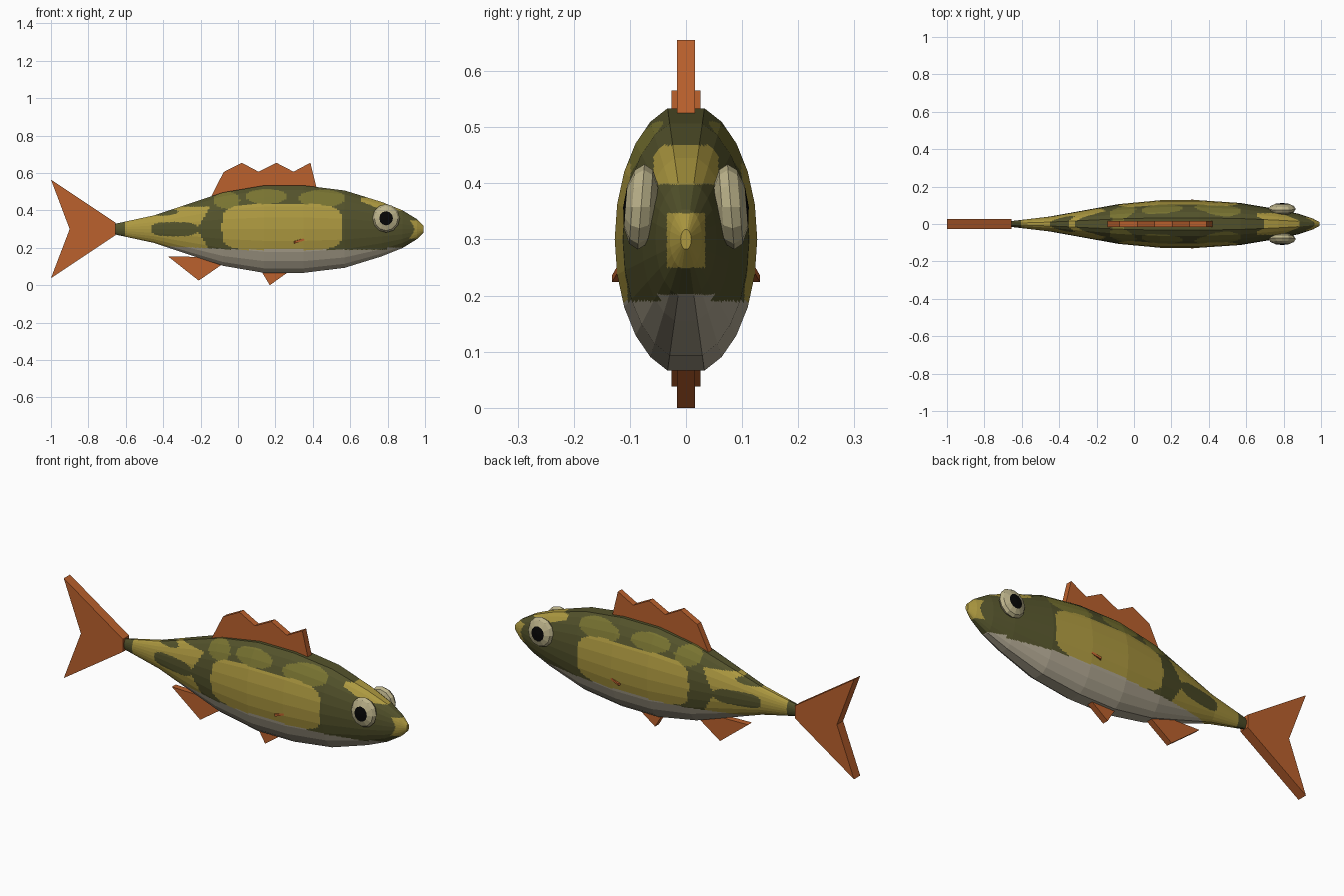
import bpy, bmesh, math
from mathutils import Vector

cube = bpy.data.objects.get("Cube")
if cube:
    bpy.data.objects.remove(cube, do_unlink=True)


def material(name, rgb):
    # sRGB 0-255 to linear
    col = [((c / 255 + 0.055) / 1.055) ** 2.4 for c in rgb] + [1]
    m = bpy.data.materials.new(name)
    m.use_nodes = True
    m.diffuse_color = col
    m.node_tree.nodes["Principled BSDF"].inputs["Base Color"].default_value = col
    return m


DARK = material("dark olive", (83, 82, 43))
YELLOW = material("mustard yellow", (173, 153, 64))
GREEN = material("moss green", (120, 115, 49))
BELLY = material("belly grey", (176, 167, 146))
FIN = material("rust orange", (187, 97, 45))
EYE = material("eye cream", (187, 178, 138))
PUPIL = material("pupil black", (5, 5, 5))


def finish(name, bm, mats):
    bmesh.ops.recalc_face_normals(bm, faces=bm.faces[:])
    me = bpy.data.meshes.new(name)
    bm.to_mesh(me)
    bm.free()
    for m in mats:
        me.materials.append(m)
    ob = bpy.data.objects.new(name, me)
    bpy.context.scene.collection.objects.link(ob)
    return ob


def blob(x, z, cx, cz, rx, rz, power=2):
    return abs((x - cx) / rx) ** power + abs((z - cz) / rz) ** power < 1


def body_colour(x, y, z):
    # 0 dark, 1 yellow, 2 green, 3 belly
    if x > 0.9 and abs(y) < 0.034 and 0.25 < z < 0.347:
        return 1
    if -0.4 < x < 0.9 and z < 0.19 - 0.05 * min(x, 0) + 0.012 * (x > 0.8):
        return 3
    if blob(x, z, 0.237, 0.31, 0.323, 0.126, 4):
        return 1
    if x < -0.61 or blob(x, z, -0.34, 0.30, 0.125, 0.038, 3):
        return 0
    if blob(x, z, -0.41, 0.392, 0.09, 0.02):
        return 0
    if x < -0.22 + 0.6 * abs(z - 0.3) and z < 0.42:
        return 1
    if 0.655 < x < 0.9 and 0.398 < z < 0.468 and abs(y) < 0.058:
        return 1
    spots = ((0.15, 0.475, 0.11, 0.04), (0.45, 0.465, 0.125, 0.045), (-0.06, 0.455, 0.07, 0.045))
    return 2 if any(blob(x, z, *s) for s in spots) else 0


# Body: faceted oval rings along x
profile = [(-0.655, 0.03), (-0.45, 0.076), (-0.27, 0.138), (-0.08, 0.203), (0.14, 0.242), (0.35, 0.242),
           (0.57, 0.214), (0.77, 0.15), (0.88, 0.104), (0.957, 0.055), (0.993, 0.018)]
angles = [math.radians(a) for a in range(0, 360, 15) if a not in (90, 270)]
bm = bmesh.new()
rings = [[bm.verts.new((x, 0.525 * r * math.cos(a), 0.3 + r * math.sin(a))) for a in angles]
         for x, r in profile]
n = len(angles)
for a, b in zip(rings, rings[1:]):
    for i in range(n):
        bm.faces.new((a[i], a[(i + 1) % n], b[(i + 1) % n], b[i]))
# Fine flat cuts carry the camouflage patches
along = [e for e in bm.edges if abs(e.verts[0].co.x - e.verts[1].co.x) > 0.01]
bmesh.ops.subdivide_edges(bm, edges=along, cuts=15, use_grid_fill=True)
around = [e for e in bm.edges if abs(e.verts[0].co.x - e.verts[1].co.x) < 1e-4]
bmesh.ops.subdivide_edges(bm, edges=around, cuts=7, use_grid_fill=True)
bmesh.ops.holes_fill(bm, edges=[e for e in bm.edges if e.is_boundary], sides=0)
for f in bm.faces:
    f.material_index = body_colour(*f.calc_center_median())
finish("body", bm, [DARK, YELLOW, GREEN, BELLY])


def fin(name, points, half):
    # Flat outline in x, z thickened along y
    bm = bmesh.new()
    face = bm.faces.new([bm.verts.new((x, -half, z)) for x, z in points])
    new = bmesh.ops.extrude_face_region(bm, geom=[face])["geom"]
    bmesh.ops.translate(bm, vec=(0, 2 * half, 0),
                        verts=[v for v in new if isinstance(v, bmesh.types.BMVert)])
    return finish(name, bm, [FIN])


fin("dorsal_fin", [(-0.15, 0.46), (-0.077, 0.605), (0.02, 0.655), (0.11, 0.607), (0.205, 0.655),
                   (0.297, 0.607), (0.387, 0.655), (0.425, 0.5)], 0.016)
fin("tail_fin", [(-0.655, 0.335), (-1, 0.565), (-0.9, 0.3), (-1, 0.038), (-0.655, 0.268)], 0.026)
fin("anal_fin", [(-0.375, 0.155), (-0.21, 0.025), (-0.09, 0.108), (-0.05, 0.16), (-0.15, 0.15)], 0.016)
fin("pelvic_fin", [(0.11, 0.1), (0.17, 0), (0.27, 0.072), (0.27, 0.1)], 0.016)

# Small side fins and eyes, mirrored
for side, s in (("left", 1), ("right", -1)):
    bm = bmesh.new()
    tri = [Vector((0.29, 0.105 * s, 0.224)), Vector((0.375, 0.119 * s, 0.246)), Vector((0.305, 0.132 * s, 0.224))]
    low = [bm.verts.new(p) for p in tri]
    high = [bm.verts.new(p + Vector((0, 0, 0.012))) for p in tri]
    bm.faces.new(low)
    bm.faces.new(high)
    for i in range(3):
        j = (i + 1) % 3
        bm.faces.new((low[i], low[j], high[j], high[i]))
    finish(side + "_pectoral_fin", bm, [FIN])

    # Flattened eye whose outer cap is the pupil
    bm = bmesh.new()
    bmesh.ops.create_uvsphere(bm, u_segments=12, v_segments=6, radius=1)
    for f in bm.faces:
        f.material_index = int(f.calc_center_median().z > 0.88)
    for v in bm.verts:
        x, y, z = v.co
        v.co = (0.792 + 0.073 * x, s * (0.08 + 0.032 * z - 0.006 * y), 0.358 + 0.076 * y)
    finish(side + "_eye", bm, [EYE, PUPIL])
